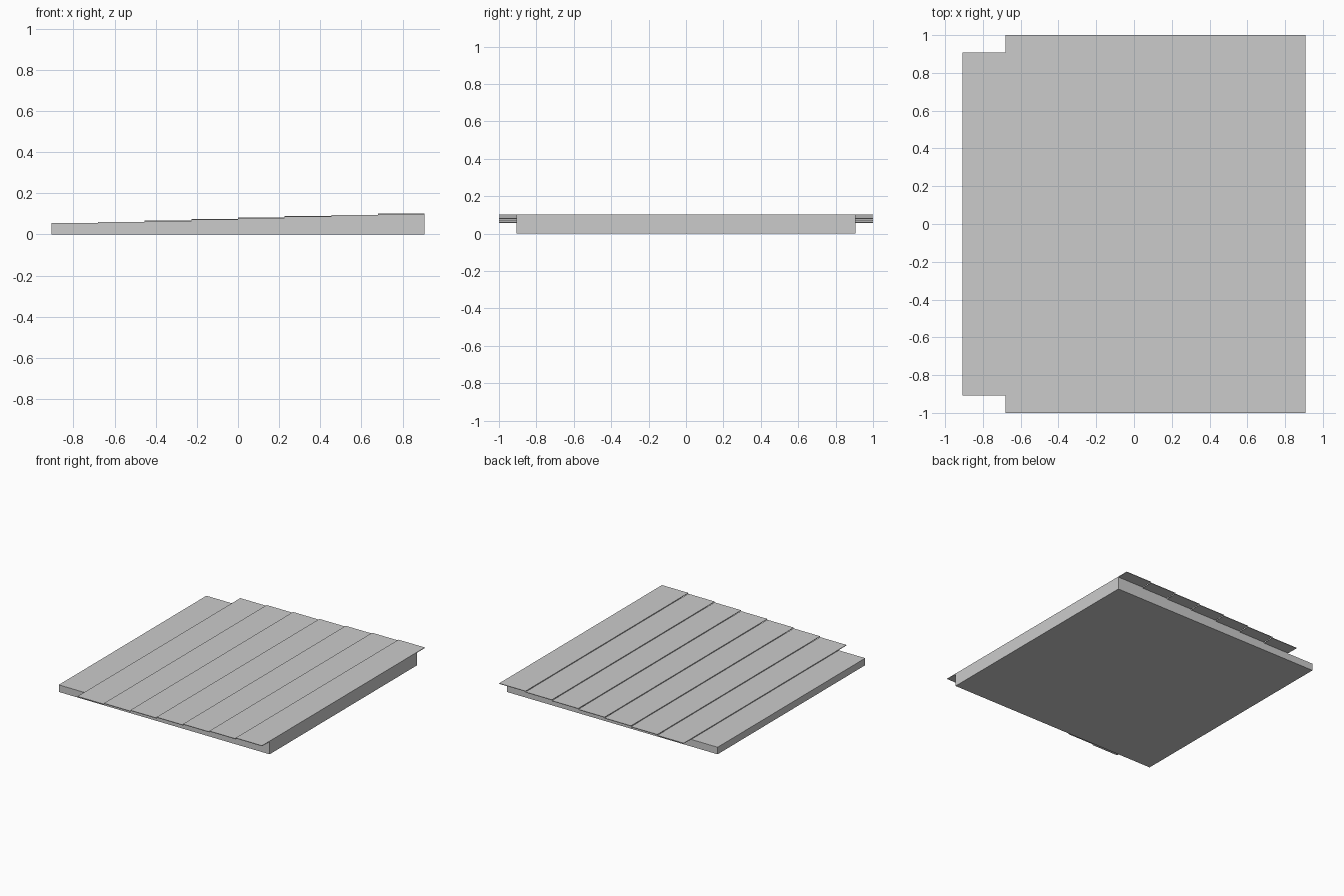
import bpy
import bmesh

cube = bpy.data.objects.get("Cube")
if cube:
    bpy.data.objects.remove(cube, do_unlink=True)

HALF = 0.907          # half width of the core block
STEPS = 8
STRIP = 2 * HALF / STEPS
LOW = 0.055           # height of the lowest step
RISE = 0.0068         # rise of each step
THICK = 0.0045        # board thickness

grey = bpy.data.materials.new("plain grey")
grey.use_nodes = True
colour = (0.6, 0.6, 0.6, 1)
grey.diffuse_color = colour
grey.node_tree.nodes["Principled BSDF"].inputs["Base Color"].default_value = colour


def extrude_profile(name, profile, half_depth):
    """Extrude an (x, z) outline along y, centred on y = 0."""
    bm = bmesh.new()
    face = bm.faces.new([bm.verts.new((x, -half_depth, z)) for x, z in profile])
    result = bmesh.ops.extrude_face_region(bm, geom=[face])
    moved = [v for v in result["geom"] if isinstance(v, bmesh.types.BMVert)]
    bmesh.ops.translate(bm, verts=moved, vec=(0, 2 * half_depth, 0))
    bmesh.ops.recalc_face_normals(bm, faces=bm.faces)
    mesh = bpy.data.meshes.new(name)
    bm.to_mesh(mesh)
    bm.free()
    mesh.materials.append(grey)
    obj = bpy.data.objects.new(name, mesh)
    bpy.context.collection.objects.link(obj)
    return obj


# Stepped core, each tread lying just under its board
outline = [(HALF, 0), (-HALF, 0)]
for i in range(STEPS):
    x = -HALF + i * STRIP
    z = LOW + i * RISE - (THICK / 2 if i else 0)
    outline += [(x, z), (x + STRIP, z)]
extrude_profile("stepped_core", outline, HALF)

# Thin boards overhanging the core at both ends
for i in range(1, STEPS):
    x = -HALF + i * STRIP
    top = LOW + i * RISE
    board = [(x, top - THICK), (x + STRIP, top - THICK), (x + STRIP, top), (x, top)]
    extrude_profile(f"board_{i}", board, 1.0)
